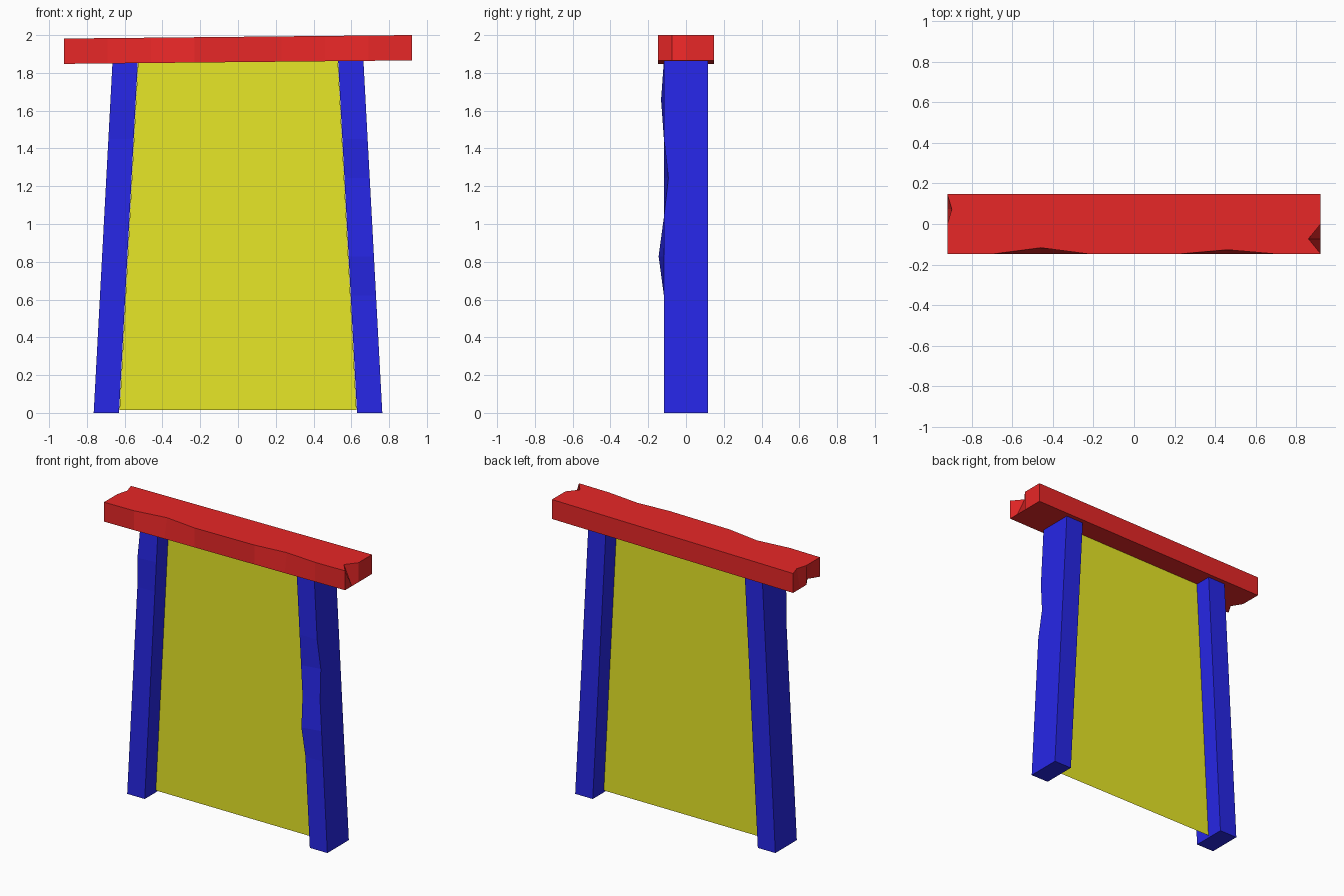
import bpy, bmesh
from mathutils import Vector

if "Cube" in bpy.data.objects:
    bpy.data.objects.remove(bpy.data.objects["Cube"])


def make_object(name, bm, color):
    bmesh.ops.recalc_face_normals(bm, faces=bm.faces)
    mesh = bpy.data.meshes.new(name)
    bm.to_mesh(mesh)
    bm.free()
    mat = bpy.data.materials.new(name + "_paint")
    mat.diffuse_color = (*color, 1)
    mat.use_nodes = True
    mat.node_tree.nodes["Principled BSDF"].inputs["Base Color"].default_value = mat.diffuse_color
    mesh.materials.append(mat)
    obj = bpy.data.objects.new(name, mesh)
    bpy.context.scene.collection.objects.link(obj)


def segmented_beam(size, axis, cuts):
    """Box centred on the origin, with cuts across one axis."""
    bm = bmesh.new()
    bmesh.ops.create_cube(bm, size=1)
    bmesh.ops.scale(bm, vec=size, verts=bm.verts)
    normal = Vector((0, 0, 0))
    normal[axis] = 1
    slice_beam(bm, normal, [size[axis] * (i / cuts - 0.5) for i in range(1, cuts)])
    return bm


def slice_beam(bm, normal, positions):
    for p in positions:
        geom = bm.verts[:] + bm.edges[:] + bm.faces[:]
        bmesh.ops.bisect_plane(bm, geom=geom, plane_co=Vector(normal) * p, plane_no=normal)


def dent(bm, near, offset):
    """Push the vertex nearest to a point, giving a worn edge."""
    v = min(bm.verts, key=lambda v: (v.co - Vector(near)).length)
    v.co += Vector(offset)


BLUE, RED, YELLOW = (0.02, 0.02, 0.8), (0.8, 0.02, 0.02), (0.8, 0.8, 0.02)
H, W, D = 1.865, 0.134, 0.234

# Leaning posts with worn front edges: (side of post, height, push in y)
posts = {
    "left_post": (-1, [(-1, 1.65, -0.015)]),
    "right_post": (1, [(-1, 0.83, -0.028), (1, 1.24, 0.024)]),
}
for name, (side, wear) in posts.items():
    bm = segmented_beam((W, D, H), 2, 9)
    for edge, z, push in wear:
        dent(bm, (edge * W / 2, -D / 2, z - H / 2), (0, push, 0))
    for v in bm.verts:
        v.co.z += H / 2
        v.co.x += side * (0.697 - 0.1 * v.co.z / H)
    make_object(name, bm, BLUE)

# Crossbeam, slightly tilted, with chipped front edge and ends
L, B, T = 1.84, 0.294, 0.134
bm = segmented_beam((L, B, T), 0, 8)
slice_beam(bm, (0, 1, 0), [-B / 4, 0, B / 4])
chips = [
    ((-0.46, -B / 2, T / 2), (0, 0.03, 0)),
    ((0.46, -B / 2, T / 2), (0, 0.02, 0)),
    ((L / 2, -B / 4, T / 2), (-0.06, 0, 0)),
    ((-L / 2, B / 4, T / 2), (0.022, 0, 0)),
    ((-L / 2, -B / 4, -T / 2), (0.045, 0, 0)),
]
for near, offset in chips:
    dent(bm, near, offset)
for v in bm.verts:
    v.co.z += 1.924 + 0.01 * v.co.x
make_object("crossbeam", bm, RED)

# Flat panel filling the opening
bm = bmesh.new()
bm.faces.new([bm.verts.new(c) for c in
              ((-0.627, 0, 0.015), (0.627, 0, 0.015), (0.529, 0, 1.862), (-0.529, 0, 1.862))])
make_object("door_panel", bm, YELLOW)
